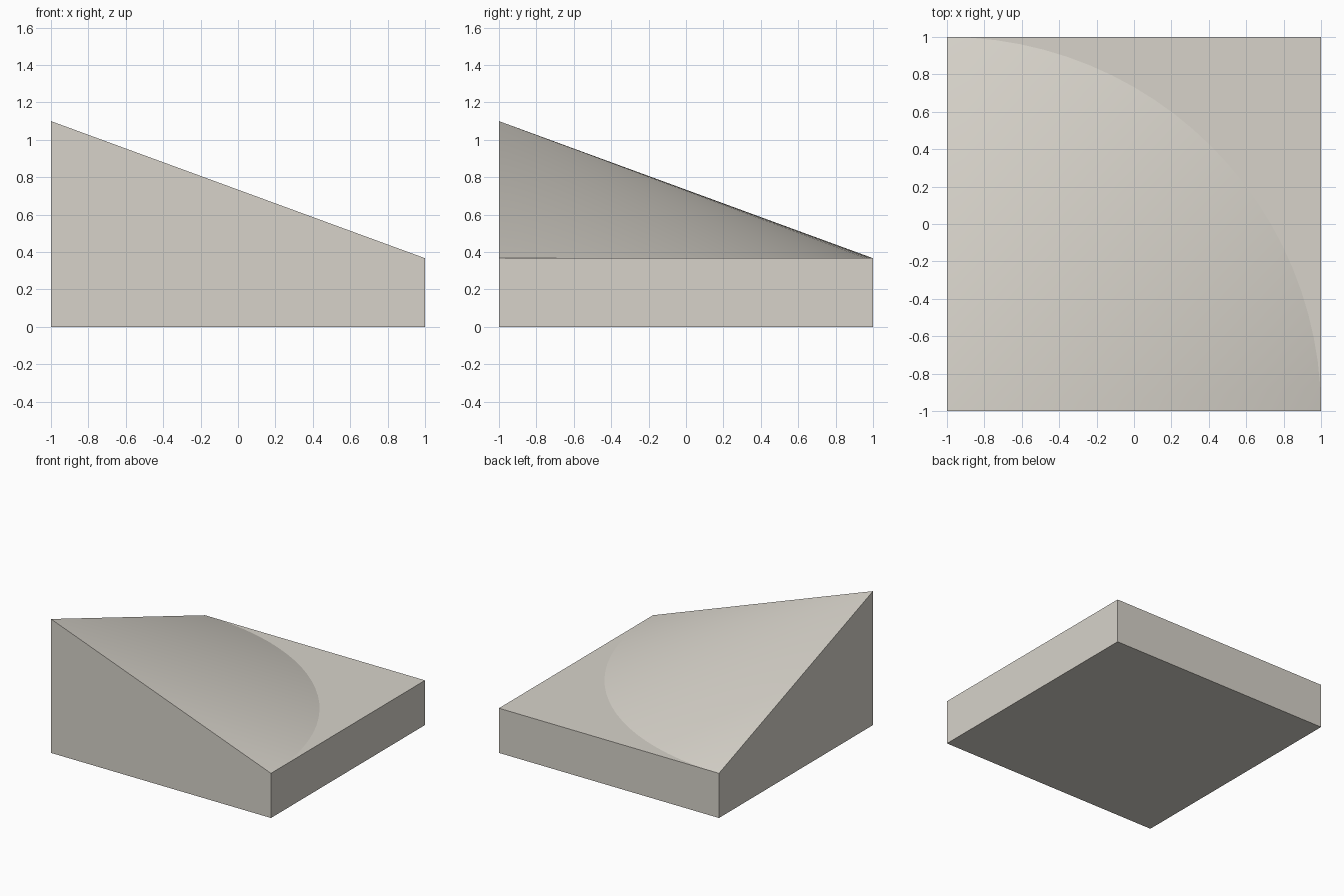
import bpy, bmesh, math

if "Cube" in bpy.data.objects:
    bpy.data.objects.remove(bpy.data.objects["Cube"])

BASE_H, TOP_H, RADIUS, SEGMENTS = 0.367, 1.1, 2.0, 24

stone = bpy.data.materials.new("warm light grey")
stone.diffuse_color = (0.68, 0.65, 0.59, 1)
stone.use_nodes = True
stone.node_tree.nodes["Principled BSDF"].inputs["Base Color"].default_value = stone.diffuse_color

bm = bmesh.new()

# Square base outline and the raised corner
low = [bm.verts.new((x, y, 0)) for x, y in ((-1, -1), (1, -1), (1, 1), (-1, 1))]
apex = bm.verts.new((-1, -1, TOP_H))
far = bm.verts.new((1, 1, BASE_H))

# Quarter-circle rim where the cone meets the flat top
rim = []
for i in range(SEGMENTS + 1):
    a = math.pi / 2 * i / SEGMENTS
    rim.append(bm.verts.new((-1 + RADIUS * math.cos(a), -1 + RADIUS * math.sin(a), BASE_H)))

# Smooth cone surface sharing one apex
for a, b in zip(rim, rim[1:]):
    bm.faces.new((apex, a, b)).smooth = True

# Flat top outside the rim, underside and four walls
for a, b in zip(rim, rim[1:]):
    bm.faces.new((a, far, b))
bm.faces.new(low[::-1])
bm.faces.new((low[0], low[1], rim[0], apex))
bm.faces.new((low[1], low[2], far, rim[0]))
bm.faces.new((low[2], low[3], rim[-1], far))
bm.faces.new((low[3], low[0], apex, rim[-1]))

# Keep every border of the cone crisp
for e in bm.edges:
    e.smooth = all(f.smooth for f in e.link_faces)

mesh = bpy.data.meshes.new("corner_slope_block")
bm.to_mesh(mesh)
bm.free()
mesh.materials.append(stone)
bpy.context.collection.objects.link(bpy.data.objects.new("corner_slope_block", mesh))
